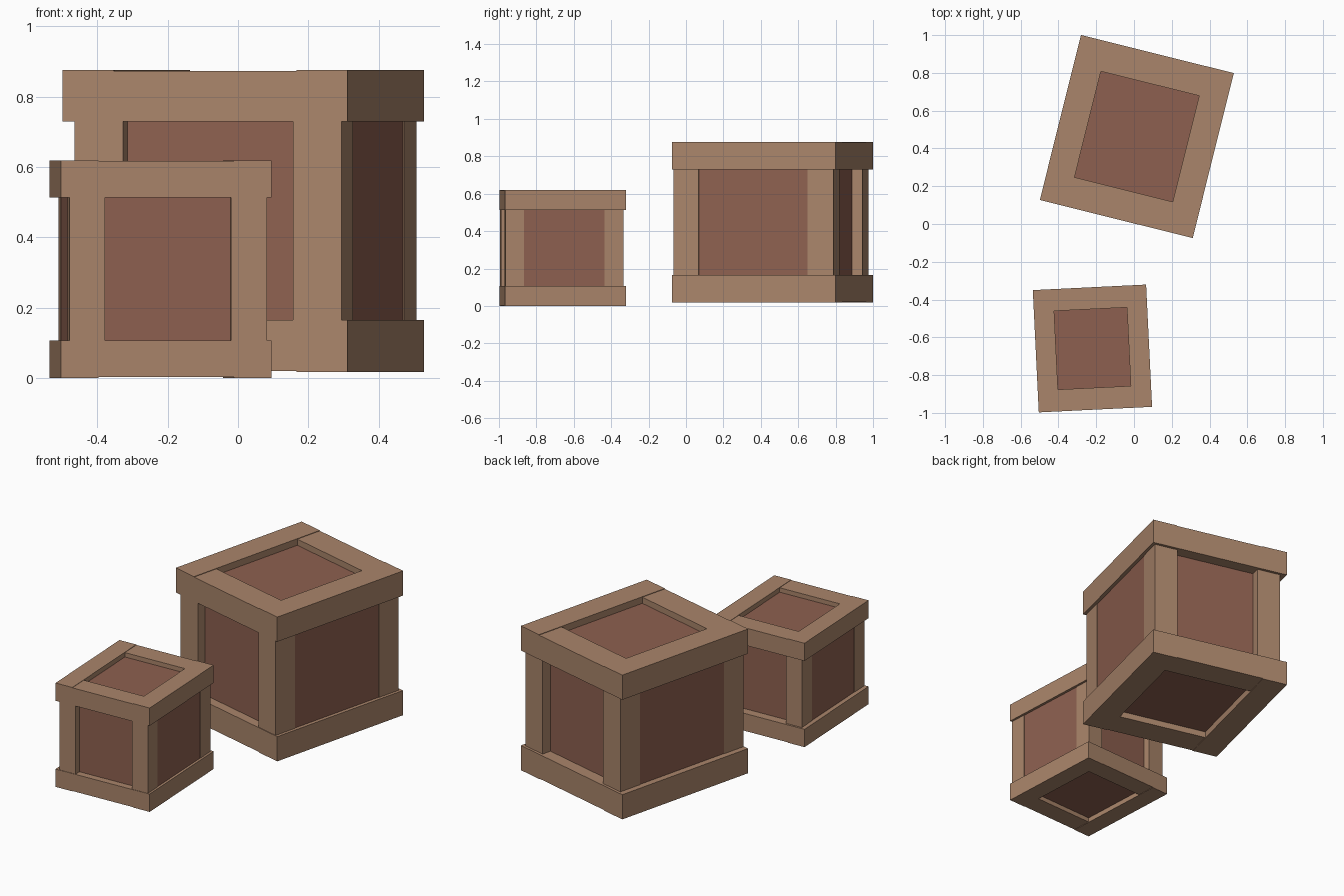
import bpy
from math import radians
from mathutils import Matrix

if "Cube" in bpy.data.objects:
    bpy.data.objects.remove(bpy.data.objects["Cube"])


def material(name, rgb):
    m = bpy.data.materials.new(name)
    m.diffuse_color = (*rgb, 1)
    m.use_nodes = True
    m.node_tree.nodes["Principled BSDF"].inputs["Base Color"].default_value = m.diffuse_color
    return m


FRAME = material("frame_wood", (0.40, 0.235, 0.145))
PANEL = material("panel_wood", (0.27, 0.118, 0.08))


def box(name, x, y, z, mat, place):
    """Box from (min, max) ranges in crate space, moved by the crate's placement."""
    bpy.ops.mesh.primitive_cube_add(size=1)
    ob = bpy.context.object
    ob.name = name
    lo, hi = zip(x, y, z)
    size = [b - a for a, b in zip(lo, hi)]
    mid = [(a + b) / 2 for a, b in zip(lo, hi)]
    ob.data.transform(Matrix.Translation(mid) @ Matrix.Diagonal((*size, 1)))
    ob.matrix_world = place
    ob.data.materials.append(mat)


def crate(name, centre, angle, scale):
    place = (Matrix.Translation(centre) @ Matrix.Rotation(radians(angle), 4, 'Z')
             @ Matrix.Scale(scale, 4))
    X, Y, Z = 0.417, 0.450, 0.4295      # outer half sizes
    rx, ry, rz = 0.149, 0.161, 0.147    # rail widths and height
    step = 0.003                        # cross rails sit slightly lower than side rails

    # inner panel block
    box(name + "_panels", (-0.380, 0.396), (-0.394, 0.378), (-0.39, 0.39), PANEL, place)

    # top and bottom frames
    for level, s in (("top", 1), ("bottom", -1)):
        z = sorted((s * Z, s * (Z - rz)))
        zc = sorted((s * (Z - step), s * (Z - rz)))
        for side, t in (("right", 1), ("left", -1)):
            box(f"{name}_{level}_{side}_rail", sorted((t * X, t * (X - rx))),
                (-Y, Y), z, FRAME, place)
        for side, t in (("back", 1), ("front", -1)):
            box(f"{name}_{level}_{side}_rail", (-X + rx, X - rx),
                sorted((t * Y, t * (Y - ry))), zc, FRAME, place)

    # corner posts
    for sx, x in (("left", (-0.383, -0.241)), ("right", (0.257, 0.399))):
        for sy, y in (("front", (-0.446, -0.308)), ("back", (0.292, 0.434))):
            box(f"{name}_{sy}_{sx}_post", x, y, (-Z + rz, Z - rz), FRAME, place)


crate("large_crate", (0.015, 0.463, 0.447), -14.0, 1.0)
crate("small_crate", (-0.22, -0.659, 0.3095), 2.8, 0.72)
